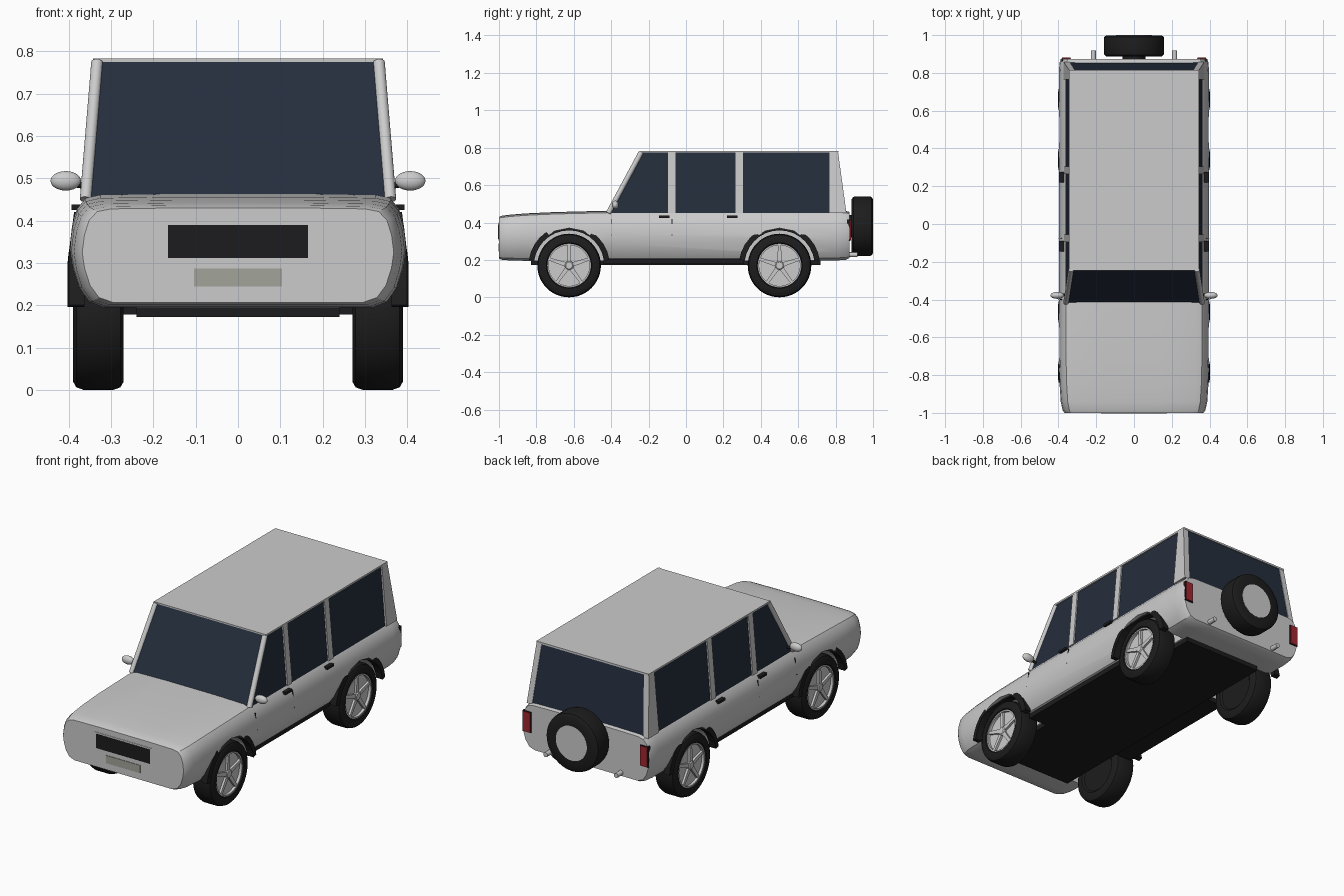
import bpy, bmesh, math
from mathutils import Vector, Matrix

if "Cube" in bpy.data.objects:
    bpy.data.objects.remove(bpy.data.objects["Cube"])


def mat(name, rgb):
    m = bpy.data.materials.new(name)
    m.diffuse_color = (*rgb, 1)
    m.use_nodes = True
    m.node_tree.nodes["Principled BSDF"].inputs["Base Color"].default_value = m.diffuse_color
    return m


BLACK = mat("black_rubber", (0.012, 0.012, 0.013))
GLASS = mat("dark_glass", (0.018, 0.027, 0.046))
RED = mat("red_lamp", (0.35, 0.02, 0.03))
PLATE = mat("plate_beige", (0.36, 0.37, 0.32))
SILVER = mat("silver", (0.55, 0.56, 0.58))


def finish(name, bm, material=None, smooth=None):
    bmesh.ops.recalc_face_normals(bm, faces=bm.faces[:])
    me = bpy.data.meshes.new(name)
    bm.to_mesh(me)
    bm.free()
    ob = bpy.data.objects.new(name, me)
    bpy.context.collection.objects.link(ob)
    if material:
        me.materials.append(material)
    if smooth:
        shade(ob, smooth)
    return ob


def shade(ob, angle):
    bpy.ops.object.select_all(action='DESELECT')
    ob.select_set(True)
    bpy.context.view_layer.objects.active = ob
    bpy.ops.object.shade_smooth_by_angle(angle=math.radians(angle))


def skin(name, rings, material=None, smooth=None, caps=True, loop=False):
    """Bridge equal-length closed rings of points."""
    bm = bmesh.new()
    vs = [[bm.verts.new(p) for p in r] for r in rings]
    pairs = list(zip(vs, vs[1:])) + ([(vs[-1], vs[0])] if loop else [])
    for a, b in pairs:
        for i in range(len(a)):
            j = (i + 1) % len(a)
            bm.faces.new((a[i], a[j], b[j], b[i]))
    if caps and not loop:
        bm.faces.new(vs[0])
        bm.faces.new(vs[-1])
    return finish(name, bm, material, smooth)


def hexa(name, low, high, z0, z1, material=None):
    """Box or tapered box from two (x0, x1, y0, y1) rectangles."""
    rings = [[(a, c, z), (b, c, z), (b, d, z), (a, d, z)]
             for (a, b, c, d), z in ((low, z0), (high, z1))]
    return skin(name, rings, material)


def box(name, x0, x1, y0, y1, z0, z1, material=None):
    return hexa(name, (x0, x1, y0, y1), (x0, x1, y0, y1), z0, z1, material)


def lathe(name, profile, matrix, material=None, n=48):
    """Spin (radius, x) points around the local x axis."""
    rings = [[matrix @ Vector((x, r * math.cos(2 * math.pi * k / n), r * math.sin(2 * math.pi * k / n)))
              for k in range(n)] for r, x in profile]
    return skin(name, rings, material, 35)


def rod(name, p, q, r, material=None):
    p, q = Vector(p), Vector(q)
    m = Matrix.Translation(p) @ (q - p).to_track_quat('X', 'Z').to_matrix().to_4x4()
    return lathe(name, [(r, 0), (r, (q - p).length)], m, material, 16)


def sided(s, x0, x1, y0, y1):
    return (s * x0, s * x1, y0, y1)


# Lower body lofted along its length
HALF = [(0.2, 0), (0.32, 0), (0.355, .05), (0.378, .18), (0.392, .36), (0.398, .53), (0.392, .72),
        (0.38, .87), (0.36, .96), (0.325, .99), (0.15, 1)]
STATIONS = [(-1, .925, .207, .43), (-.985, .95, .201, .436), (-.94, .975, .197, .442),
            (-.85, .99, .195, .449), (-.7, 1, .195, .456), (-.42, 1, .195, .463), (.4, 1, .195, .463),
            (.8, 1, .197, .463), (.855, .99, .2, .462), (.873, .975, .21, .457)]
outline = HALF + [(-x, t) for x, t in reversed(HALF)]
body = skin("lower_body", [[(x * s, y, b + t * (h - b)) for x, t in outline] for y, s, b, h in STATIONS])

# Wheel wells cut from the body
AXLES = (-0.625, 0.5)
for y in AXLES:
    for s in (-1, 1):
        cutter = rod("well_cutter", (s * .25, y, .17), (s * .5, y, .17), .2)
        cutter.hide_render = True
        mod = body.modifiers.new("well", 'BOOLEAN')
        mod.operation = 'DIFFERENCE'
        mod.object = cutter
        bpy.context.view_layer.objects.active = body
        bpy.ops.object.modifier_apply(modifier=mod.name)
        bpy.data.objects.remove(cutter)
shade(body, 30)

# Cabin glass, roof and floor
hexa("cabin_glass", (-.362, .362, -.42, .855), (-.335, .335, -.245, .81), .45, .775, GLASS)
box("roof", -.343, .343, -.245, .815, .773, .783)
box("floor_plate", -.24, .24, -.83, .72, .172, .2, BLACK)

for s in (-1, 1):
    # Pillars
    rod("front_pillar", (s * .36, -.415, .45), (s * .333, -.24, .775), .014)
    for y in (-.075, .285):
        hexa("middle_pillar", sided(s, .34, .37, y - .02, y + .02),
             sided(s, .31, .342, y - .02, y + .02), .45, .776)
    hexa("rear_pillar", sided(s, .34, .372, .765, .858), sided(s, .312, .343, .765, .813), .45, .776)

    # Door seams, handles and sill
    for y, z0 in ((-.4, .33), (-.075, .33)):
        hexa("door_seam", sided(s, .38, .3985, y - .002, y + .002),
             sided(s, .36, .3875, y - .002, y + .002), z0, .42, BLACK)
    for y in (-.117, .247):
        box("door_handle", s * .365, s * .394, y - .028, y + .028, .425, .438, BLACK)
    box("sill", s * .24, s * .345, -.44, .31, .178, .205, BLACK)

    # Mirrors
    rod("mirror_arm", (s * .35, -.375, .48), (s * .395, -.375, .487), .007, BLACK)
    bm = bmesh.new()
    bmesh.ops.create_uvsphere(bm, u_segments=24, v_segments=14, radius=1,
                              matrix=Matrix.Translation((s * .407, -.378, .494))
                              @ Matrix.Diagonal((.036, .018, .023, 1)))
    finish("side_mirror", bm, None, 60)

    # Tail lamps and exhaust tips
    box("tail_lamp_frame", s * .333, s * .384, .86, .877, .3, .415, BLACK)
    box("tail_lamp", s * .337, s * .38, .86, .881, .304, .411, RED)
    rod("exhaust_tip", (s * .215, .8, .228), (s * .215, .918, .228), .013)

    for y in AXLES:
        # Tyre, rim and spokes
        m = Matrix.Translation((s * .33, y, .17)) @ Matrix.Diagonal((s, 1, 1, 1))
        lathe("tyre", [(.11, -.052), (.12, -.06), (.15, -.06), (.164, -.052), (.17, -.035), (.17, .035),
                       (.164, .052), (.15, .06), (.122, .06), (.116, .052), (.113, .03)], m, BLACK)
        lathe("rim_ring", [(.117, .04), (.117, .055), (.109, .055), (.109, .04)], m, SILVER)
        lathe("hub", [(.025, .03), (.025, .05), (.018, .056)], m, SILVER, 24)
        for k in range(5):
            r = m @ Matrix.Rotation(math.radians(72 * k), 4, 'X')
            rings = [[r @ Vector((x, w * c, z)) for x, c in ((.034, -1), (.052, -1), (.052, 1), (.034, 1))]
                     for z, w in ((.012, .012), (.112, .008))]
            skin("spoke", rings, SILVER)
        # Arch trim
        arc = []
        for k in range(15):
            a = math.radians(8 + 164 * k / 14)
            lean = .403 - .03 * max(0, math.sin(a) - .8) / .2
            arc.append([(s * x, y + q * math.cos(a), .17 + q * math.sin(a))
                        for q, x in ((.188, lean - .04), (.188, lean), (.217, lean - .004), (.217, lean - .04))])
        skin("arch_trim", arc, BLACK)

# Grille and front plate
box("grille_frame", -.175, .175, -1.002, -.98, .303, .399, SILVER)
box("grille", -.165, .165, -1.004, -.98, .312, .39, BLACK)
box("front_plate", -.104, .104, -1.003, -.98, .244, .287, PLATE)

# Spare wheel on the tailgate
m = Matrix.Translation((0, .943, .38)) @ Matrix.Rotation(math.pi / 2, 4, 'Z')
lathe("spare_tyre", [(.1, -.057), (.145, -.057), (.157, -.048), (.16, -.035), (.16, .035),
                     (.157, .048), (.145, .056), (.1, .056)], m, BLACK)
lathe("spare_cover", [(.095, .04), (.095, .057)], m)
rod("spare_mount", (0, .86, .38), (0, .9, .38), .06, BLACK)
